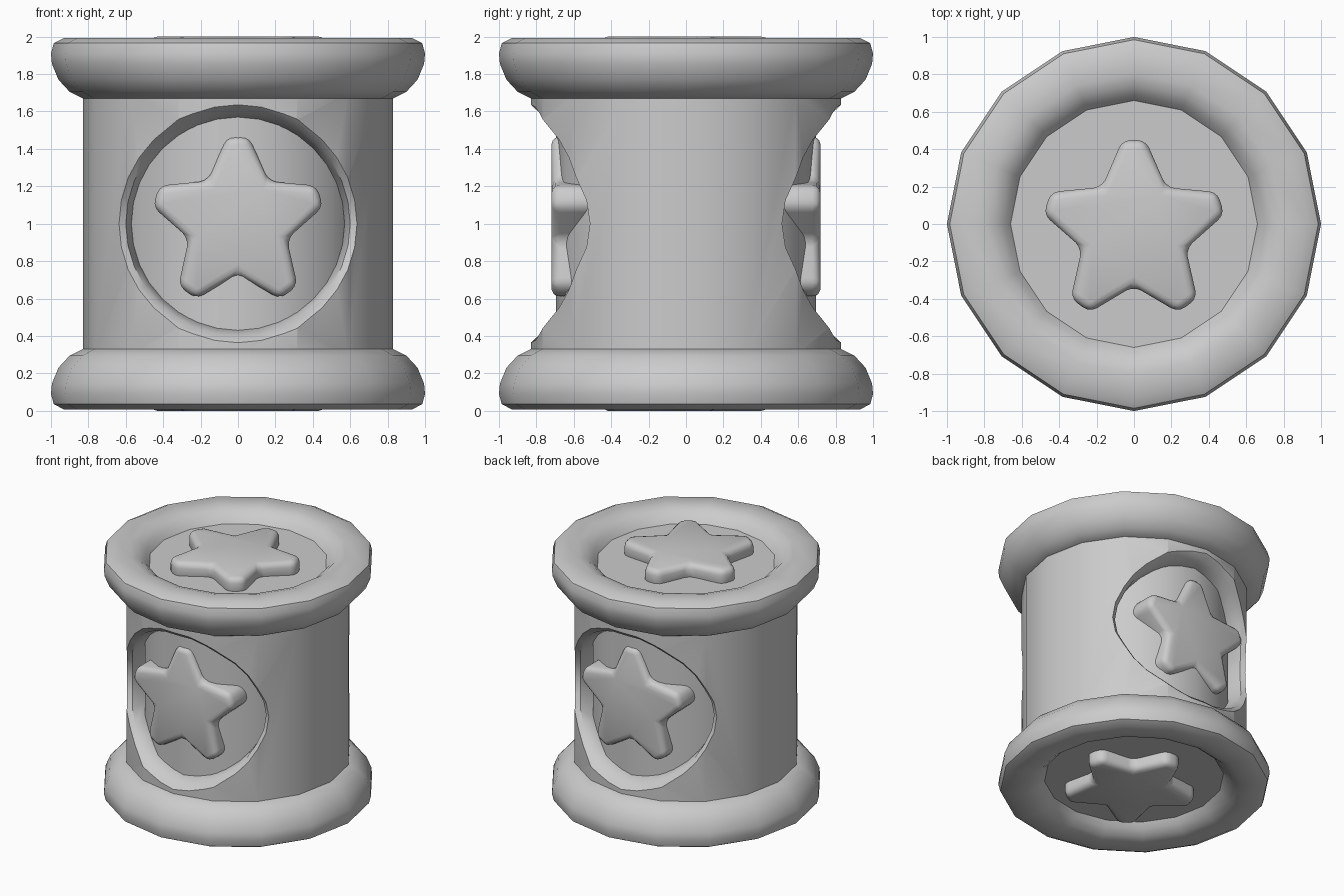
import bpy, bmesh
from math import cos, sin, pi, radians
from mathutils import Vector, Matrix

if "Cube" in bpy.data.objects:
    bpy.data.objects.remove(bpy.data.objects["Cube"])

SIDES = 16


def finish(name, verts, faces, matrix=Matrix()):
    me = bpy.data.meshes.new(name)
    me.from_pydata([matrix @ Vector(v) for v in verts], [], faces)
    bm = bmesh.new()
    bm.from_mesh(me)
    bmesh.ops.remove_doubles(bm, verts=bm.verts, dist=1e-5)
    bmesh.ops.recalc_face_normals(bm, faces=bm.faces)
    bm.to_mesh(me)
    bm.free()
    ob = bpy.data.objects.new(name, me)
    bpy.context.collection.objects.link(ob)
    return ob


def loft(name, rings, matrix=Matrix()):
    """Join equal-length rings of points and cap both ends."""
    n = len(rings[0])
    verts = [p for r in rings for p in r]
    faces = [(k * n + i, k * n + (i + 1) % n, (k + 1) * n + (i + 1) % n, (k + 1) * n + i)
             for k in range(len(rings) - 1) for i in range(n)]
    faces += [tuple(range(n)), tuple(range((len(rings) - 1) * n, len(rings) * n))]
    return finish(name, verts, faces, matrix)


def lathe(name, profile, matrix=Matrix()):
    return loft(name, [[(r * cos(2 * pi * i / SIDES), r * sin(2 * pi * i / SIDES), z)
                        for i in range(SIDES)] for r, z in profile], matrix)


def apply_and_smooth(ob, angle=35):
    bpy.ops.object.select_all(action='DESELECT')
    bpy.context.view_layer.objects.active = ob
    ob.select_set(True)
    for m in list(ob.modifiers):
        bpy.ops.object.modifier_apply(modifier=m.name)
    bpy.ops.object.shade_smooth_by_angle(angle=radians(angle))


def prism_depth(x, r):
    """Distance to the face of a 16-sided prism at sideways offset x."""
    pts = [(r * sin(2 * pi * i / SIDES), r * cos(2 * pi * i / SIDES)) for i in range(5)]
    x = abs(x)
    for (x0, y0), (x1, y1) in zip(pts, pts[1:]):
        if x <= x1:
            return y0 + (y1 - y0) * (x - x0) / (x1 - x0)
    return 0


def star(name, size, depth, matrix):
    """Puffy star in local xy, pointing +y, front face at z = 0."""
    outline = []
    for k in range(5):
        rot = Matrix.Rotation(2 * pi * k / 5, 3, 'Z')
        for x, y in ((0.165, 0.224), (0.06, 0.465), (-0.06, 0.465)):
            outline.append(rot @ Vector((x * size, y * size, 0)))
    back = [p - Vector((0, 0, depth)) for p in outline]
    ob = loft(name, [back, outline], matrix)
    bev = ob.modifiers.new("round", 'BEVEL')
    bev.width, bev.segments, bev.limit_method = 0.045, 3, 'ANGLE'
    apply_and_smooth(ob, 40)


# Barrel and the inner core that forms the recess floors
body = lathe("barrel_body", [(0.83, 0.3), (0.83, 1.7)])
core = lathe("recess_floor_core", [(0.695, 0.32), (0.695, 1.68)])
apply_and_smooth(core)

# Round recesses, front and back
for label, s in (("front", -1), ("back", 1)):
    def ring(r, y_of):
        return [(r * cos(2 * pi * i / 32), s * y_of(r * cos(2 * pi * i / 32)),
                 1 + r * sin(2 * pi * i / 32)) for i in range(32)]
    cutter = loft(label + "_recess_cutter", [
        ring(0.57, lambda x: 0.3),
        ring(0.57, lambda x: prism_depth(x, 0.70)),
        ring(0.60, lambda x: prism_depth(x, 0.79)),
        ring(0.645, lambda x: prism_depth(x, 0.84)),
        ring(0.645, lambda x: 1.0)])
    cutter.hide_render = True
    cut = body.modifiers.new("recess", 'BOOLEAN')
    cut.object, cut.operation, cut.solver = cutter, 'DIFFERENCE', 'EXACT'
apply_and_smooth(body)
for ob in [o for o in bpy.data.objects if o.name.endswith("cutter")]:
    bpy.data.objects.remove(ob)

# Thick rounded rims with sunken discs, top and bottom (mirrored about z = 1)
rim_profile = [(0.8, 1.67), (0.83, 1.67), (0.90, 1.705), (0.96, 1.77), (0.995, 1.855),
               (1.0, 1.91), (0.985, 1.965), (0.93, 1.993), (0.80, 1.993), (0.74, 1.975),
               (0.69, 1.935), (0.66, 1.895), (0.001, 1.895)]
flip = Matrix.Translation((0, 0, 2)) @ Matrix.Scale(-1, 4, (0, 0, 1))
for label, m in (("top", Matrix()), ("bottom", flip)):
    apply_and_smooth(lathe(label + "_rim", rim_profile, m))
    star(label + "_star", 1.05, 0.15, m @ Matrix.Translation((0, -0.04, 2.0)))

# Stars in the side recesses
front = Matrix.Translation((0, -0.72, 1.005)) @ Matrix.Rotation(pi / 2, 4, 'X')
for label, m in (("front", front), ("back", Matrix.Scale(-1, 4, (0, 1, 0)) @ front)):
    star(label + "_star", 0.99, 0.3, m)
